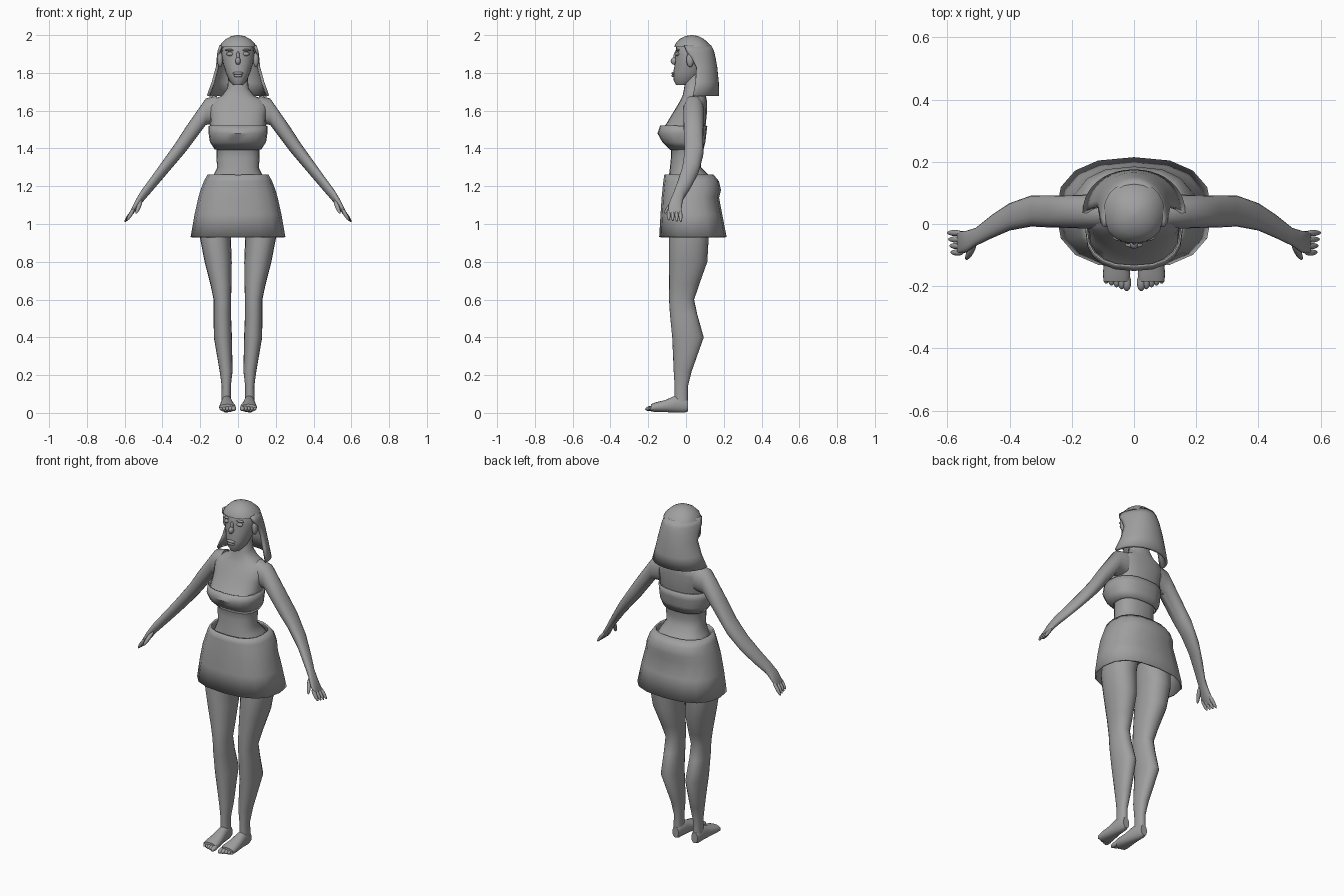
import bpy
import bmesh
from math import cos, sin, pi, copysign
from mathutils import Vector, Matrix

default_cube = bpy.data.objects.get("Cube")
if default_cube:
    bpy.data.objects.remove(default_cube, do_unlink=True)

# One flat grey for the whole figure
grey = bpy.data.materials.new("plain_grey")
grey.use_nodes = True
colour = (0.35, 0.35, 0.35, 1)
grey.diffuse_color = colour
grey.node_tree.nodes["Principled BSDF"].inputs["Base Color"].default_value = colour


def finish(name, bm, mirror=False, thickness=0, angle=45):
    """Turn a bmesh into a smooth shaded object with its modifiers."""
    bmesh.ops.recalc_face_normals(bm, faces=bm.faces[:])
    mesh = bpy.data.meshes.new(name)
    bm.to_mesh(mesh)
    bm.free()
    mesh.materials.append(grey)
    obj = bpy.data.objects.new(name, mesh)
    bpy.context.collection.objects.link(obj)
    bpy.ops.object.select_all(action="DESELECT")
    obj.select_set(True)
    bpy.context.view_layer.objects.active = obj
    bpy.ops.object.shade_smooth_by_angle(angle=angle * pi / 180)
    if thickness:
        solid = obj.modifiers.new("Thickness", "SOLIDIFY")
        solid.thickness = thickness
        solid.offset = 0
    if mirror:
        obj.modifiers.new("Mirror", "MIRROR")
    return obj


def loft(name, rows, along="z", power=2.2, sides=20, capped=True, half=False, **options):
    """Skin oval sections given in hundredths: position, centre, radius, low, high.
    A half loft is an open sheet whose sections run from low (edges) to high (middle)."""
    bm = bmesh.new()
    rings = []
    for position, centre, radius, low, high in rows:
        ring = []
        for i in range(sides + 1 if half else sides):
            a = pi * i / sides if half else 2 * pi * i / sides
            c = copysign(abs(cos(a)) ** (2 / power), cos(a))
            s = copysign(abs(sin(a)) ** (2 / power), sin(a))
            u = centre + radius * c
            v = low + (high - low) * s if half else (low + high + (high - low) * s) / 2
            point = {"x": (position, u, v), "y": (u, position, v), "z": (u, v, position)}[along]
            ring.append(bm.verts.new(Vector(point) / 100))
        rings.append(ring)
    for lower, upper in zip(rings, rings[1:]):
        for i in range(sides):
            j = (i + 1) % len(lower)
            bm.faces.new((lower[i], lower[j], upper[j], upper[i]))
    if capped and not half:
        bm.faces.new(rings[0])
        bm.faces.new(rings[-1])
    return finish(name, bm, **options)


def blob(name, centre, size, turn=Matrix(), mirror=False):
    """Stretched ball, in hundredths."""
    bm = bmesh.new()
    matrix = Matrix.Translation(Vector(centre) / 100) @ turn @ Matrix.Diagonal((*(Vector(size) / 100), 1))
    bmesh.ops.create_uvsphere(bm, u_segments=12, v_segments=8, radius=1, matrix=matrix)
    return finish(name, bm, mirror)


def digit(name, start, end, radius):
    """Finger or toe stretched between two points."""
    start, end = Vector(start), Vector(end)
    reach = end - start
    turn = reach.to_track_quat("Z", "Y").to_matrix().to_4x4()
    return blob(name, (start + end) / 2, (radius, radius, reach.length / 2), turn, mirror=True)


# Trunk and neck
loft("torso", [
    (105, 0, 17, -8, 14),
    (122, 0, 15, -9.5, 15),
    (126, 0, 13, -9, 12),
    (130, 0, 11, -8.5, 8),
    (135, 0, 11.5, -8, 7.5),
    (140, 0, 11.5, -8, 8),
    (145, 0, 14, -11, 9.5),
    (150, 0, 14.7, -13.3, 10),
    (153, 0, 14.7, -10.5, 10.5),
    (158, 0, 15, -7.5, 11),
    (162, 0, 16, -5, 11),
    (165.5, 0, 14, -3, 11),
    (168, 0, 8.5, -1.8, 10.5),
    (172, 0, 5.6, -1, 9.5),
    (180, 0, 5, 0, 9),
], power=2.4)

# Clothing
loft("chest_band", [
    (139.5, 0, 12, -8.3, 9),
    (143.5, 0, 14.6, -12.3, 10),
    (148, 0, 15.3, -14.8, 10.5),
    (152, 0, 15.3, -13.5, 11),
], power=2.5, capped=False, thickness=0.006)
loft("skirt", [
    (93, 0, 24.6, -13.7, 21),
    (105, 0, 22.5, -13, 18.7),
    (114, 0, 20.5, -12.4, 17),
    (118, 0, 19.3, -12, 18),
    (122.5, 0, 17.6, -11.5, 17),
    (126, 0, 15.6, -11, 14),
], power=2.5, sides=16, capped=False, thickness=0.01)

# Legs and feet
loft("legs", [
    (5, 6.3, 2.5, -6, 1),
    (14, 6.2, 2.4, -6, 1),
    (22, 6.3, 3.4, -6.5, 3),
    (40, 8, 4.8, -7.3, 9.4),
    (52, 8.3, 4.6, -8.5, 6),
    (60, 8.3, 4.6, -9, 4.3),
    (68, 9, 5.6, -9, 7),
    (80, 10.5, 7.2, -9, 11.3),
    (93, 12, 8.2, -9, 12),
    (108, 10.5, 9, -8, 13),
], mirror=True)
loft("feet", [
    (1, 6.2, 2, 0.8, 7),
    (-1, 6.2, 2.6, 0.1, 9),
    (-6, 6, 3, 0.2, 9),
    (-11, 5.8, 3.8, 0.4, 6.8),
    (-16, 5.6, 4.4, 0.4, 5.6),
    (-18.5, 5.6, 4.2, 0.8, 4.6),
], along="y", mirror=True)
for i in range(5):
    x = 2.3 + 1.65 * i
    digit(f"toe_{i + 1}", (x, -16, 2.8), (x, -21.6 + 0.6 * i, 1.9), 1.4 - 0.12 * i)

# Arms, palms and fingers
loft("arms", [
    (11, 4, 5.5, 153, 168),
    (17, 4, 5.4, 152.5, 166.5),
    (27.5, 4, 5.1, 138.5, 151.5),
    (33, 4.2, 5, 132, 143),
    (40, 2.3, 4.4, 123.8, 133.2),
    (46, -1, 3.7, 116.8, 124.8),
    (51, -4.2, 2.9, 111, 118),
    (54, -5.7, 3.5, 107, 113),
    (57, -6, 3.6, 103.7, 107),
], along="x", mirror=True)
for i in range(4):
    y = -2.8 - 2.1 * i
    digit(f"finger_{i + 1}", (55, y - 0.2, 108), (60 - 0.4 * i, y, 101 + 0.3 * i), 1)
digit("thumb", (51, -6, 113), (54, -11.4, 105.5), 1.1)

# Head and face
loft("head", [
    (173.5, 0, 2.5, -5.2, 2),
    (176, 0, 4.8, -6.5, 6),
    (180, 0, 6.4, -6.8, 9),
    (185, 0, 8, -5.9, 11),
    (190, 0, 8.8, -5.6, 12),
    (195, 0, 8, -5.2, 12),
    (198, 0, 5, -2.5, 9),
], power=2.1)
blob("nose", (0, -6.2, 186.3), (1.4, 1.9, 2))
blob("nose_bridge", (0, -5.5, 188.7), (0.9, 1.1, 2.6))
blob("upper_lip", (0, -6.7, 179.8), (2.8, 1, 0.8))
blob("lower_lip", (0, -6.7, 178.5), (2.4, 1, 0.8))
blob("eyes", (4.1, -4.4, 190), (2, 1.2, 1.1), mirror=True)
blob("brows", (4.2, -4.4, 192), (2.6, 1.1, 0.6), mirror=True)
blob("ears", (9.5, 2.2, 187), (1.5, 2, 4), mirror=True)

# Hair: a cap over the skull and a curtain falling to the shoulders
loft("hair_cap", [
    (193.7, 0, 9.8, -6.2, 13.4),
    (195.5, 0, 8.9, -5.6, 12.2),
    (198, 0, 6.3, -3.2, 9.4),
    (199.5, 0, 3.4, -0.3, 6.4),
    (200, 0, 0.6, 2.5, 3.6),
], angle=60)
loft("hair_curtain", [
    (167.8, 0, 15.8, 3.6, 16.8),
    (175, 0, 13.2, 5, 16.6),
    (183, 0, 11, 5.5, 15.8),
    (188, 0, 10.5, 3, 14.9),
    (191, 0, 10.2, 0.5, 14.2),
    (194.5, 0, 9.1, -1, 12.6),
], half=True, power=2.1, thickness=0.015)
